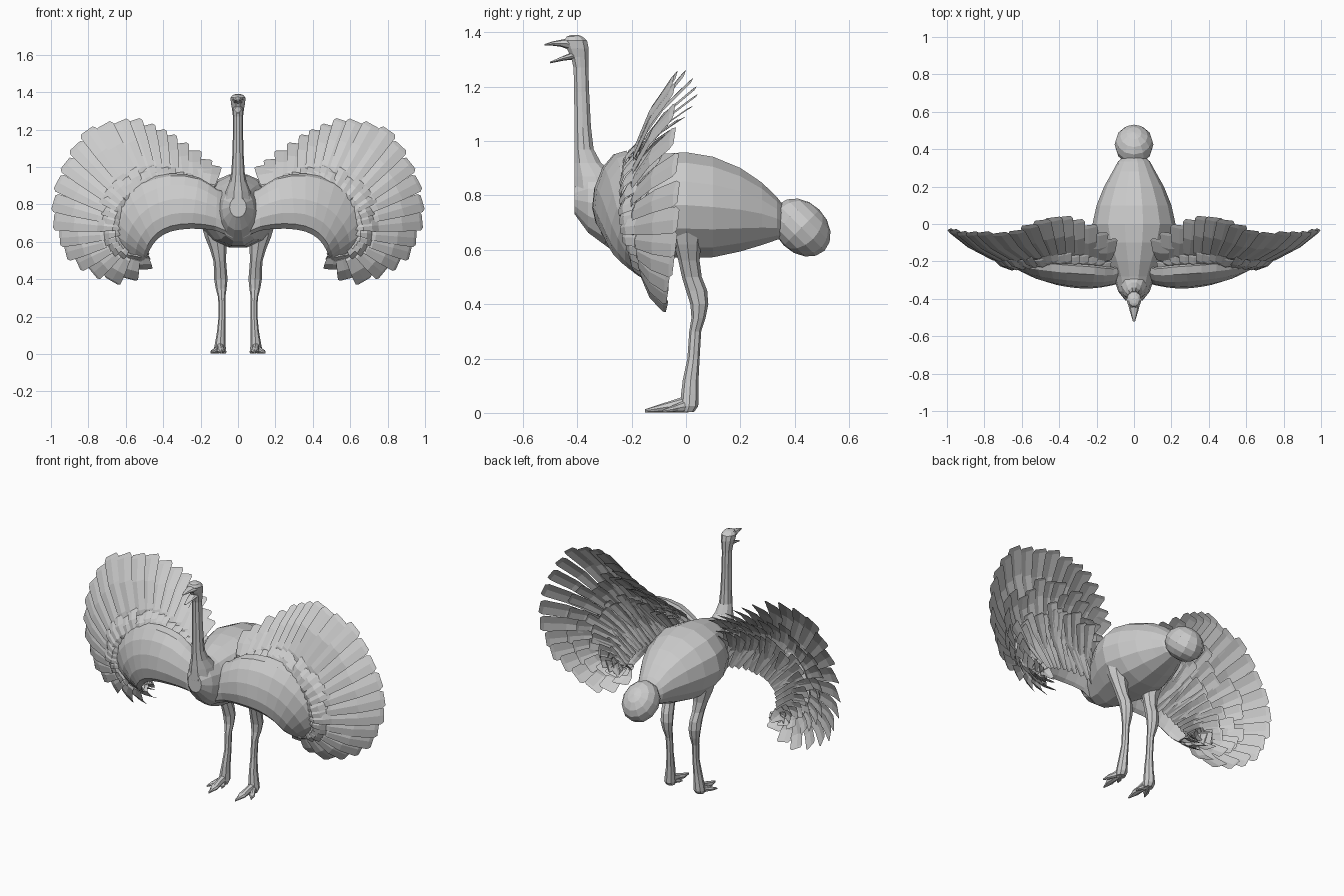
import bpy, bmesh, math, random
from mathutils import Vector as V, Matrix

if "Cube" in bpy.data.objects:
    bpy.data.objects.remove(bpy.data.objects["Cube"])

random.seed(4)


def make(name, bm, mirror=False):
    bmesh.ops.recalc_face_normals(bm, faces=bm.faces)
    me = bpy.data.meshes.new(name)
    bm.to_mesh(me)
    bm.free()
    ob = bpy.data.objects.new(name, me)
    bpy.context.collection.objects.link(ob)
    if mirror:
        ob.modifiers.new("Mirror", 'MIRROR').use_mirror_merge = False
    return ob


def loft(name, rings, n=10, mirror=False, back=1):
    """Skin elliptical rings given as (centre, half axis a, half axis b); back scales the -b side."""
    bm = bmesh.new()
    rows = []
    for c, a, b in rings:
        rows.append([bm.verts.new(V(c) + V(a) * math.cos(t) + V(b) * math.sin(t) * (1 if t <= math.pi else back))
                     for t in (2 * math.pi * i / n for i in range(n))])
    for r, s in zip(rows, rows[1:]):
        for i in range(n):
            bm.faces.new((r[i], r[(i + 1) % n], s[(i + 1) % n], s[i]))
    bm.faces.new(rows[0])
    bm.faces.new(rows[-1])
    return make(name, bm, mirror)


def ball(name, loc, size, tilt=0):
    bm = bmesh.new()
    m = Matrix.Translation(loc) @ Matrix.Rotation(tilt, 4, 'X') @ Matrix.Diagonal((*size, 1))
    bmesh.ops.create_uvsphere(bm, u_segments=12, v_segments=8, radius=1, matrix=m)
    return make(name, bm)


def along(path, t):
    """Smooth point on a path, t from 0 to 1."""
    f = t * (len(path) - 1)
    i = min(int(f), len(path) - 2)
    f -= i
    p = [V(path[max(0, min(len(path) - 1, i + k))]) for k in (-1, 0, 1, 2)]
    return 0.5 * (2 * p[1] + (p[2] - p[0]) * f + (2 * p[0] - 5 * p[1] + 4 * p[2] - p[3]) * f * f
                  + (3 * p[1] - p[0] - 3 * p[2] + p[3]) * f ** 3)


# Body: y, top, bottom, half width
body = [(.355, .77, .64, .06), (.335, .795, .635, .085), (.28, .85, .615, .115), (.2, .905, .59, .16),
        (.1, .947, .568, .20), (0, .964, .565, .222), (-.1, .957, .57, .195), (-.2, .937, .575, .145),
        (-.28, .91, .60, .11), (-.36, .89, .66, .085), (-.41, .84, .73, .045)]
loft("body", [((0, y, (t + b) / 2), (w, 0, 0), (0, 0, (t - b) / 2)) for y, t, b, w in body], 14)
ball("tail", (0, .425, .682), (.104, .12, .093), math.radians(-45))

# Neck: z, front y, back y, half width
neck = [(.74, -.405, -.25, .078), (.80, -.415, -.22, .08), (.87, -.415, -.25, .066), (.92, -.412, -.31, .046),
        (.97, -.412, -.338, .036), (1.05, -.412, -.348, .031), (1.18, -.413, -.355, .027),
        (1.27, -.415, -.358, .027), (1.31, -.425, -.357, .032), (1.34, -.44, -.356, .038),
        (1.37, -.45, -.362, .04), (1.385, -.44, -.38, .028), (1.39, -.425, -.395, .012)]
loft("neck_and_head", [((0, (f + b) / 2, z), (w, 0, 0), (0, (b - f) / 2, 0)) for z, f, b, w in neck], 10)

# Open beak
loft("upper_beak", [((0, -.42, 1.357), (.034, 0, 0), (0, 0, .024)), ((0, -.46, 1.36), (.024, 0, 0), (0, 0, .013)),
                    ((0, -.49, 1.359), (.015, 0, 0), (0, 0, .008)), ((0, -.52, 1.354), (.006, 0, 0), (0, 0, .003))], 8)
loft("lower_beak", [((0, -.40, 1.318), (.03, 0, 0), (0, 0, .016)), ((0, -.45, 1.305), (.02, 0, 0), (0, 0, .009)),
                    ((0, -.50, 1.289), (.006, 0, 0), (0, 0, .003))], 8)

# Legs: z, x, half width, front y, back y
leg = [(.80, .13, .055, -.07, .07), (.74, .128, .072, -.07, .075), (.68, .123, .07, -.06, .065),
       (.62, .115, .06, -.045, .055), (.56, .106, .044, -.028, .05), (.5, .098, .034, -.015, .058),
       (.45, .094, .034, .0, .078), (.4, .092, .036, .016, .082), (.35, .09, .029, .02, .072),
       (.3, .087, .019, .012, .056), (.2, .086, .018, .005, .05), (.12, .09, .022, -.012, .046),
       (.07, .094, .027, -.018, .046), (.025, .097, .032, -.022, .045), (.004, .097, .026, -.02, .03)]
loft("leg", [((x, (f + b) / 2, z), (w, 0, 0), (0, (b - f) / 2, 0)) for z, x, w, f, b in leg], 8, True)


def toe(name, start, end, r):
    s, e = V(start), V(end)
    side = (e - s).cross(V((0, 0, 1))).normalized()
    rings = [(s.lerp(e, t), side * r * k, V((0, 0, s.lerp(e, t).z - .002)))
             for t, k in ((0, 1), (.4, .8), (.65, 1), (.8, .55), (1, .15))]
    loft(name, rings, 8, True)


toe("main_toe", (.096, .01, .034), (.088, -.15, .008), .023)
toe("outer_toe", (.105, .0, .025), (.146, -.085, .007), .017)
toe("inner_toe", (.09, .0, .02), (.065, -.06, .007), .014)

# Wing arm: lower/inner edge, upper/outer edge, half thickness
arm = [((.03, -.30, .62), (.04, -.22, .86), .03), ((.12, -.29, .66), (.11, -.24, .88), .06),
       ((.25, -.30, .67), (.21, -.23, .945), .075), ((.36, -.29, .655), (.36, -.22, .965), .075),
       ((.43, -.27, .615), (.52, -.205, .92), .07), ((.47, -.24, .56), (.645, -.19, .81), .06),
       ((.49, -.19, .52), (.70, -.17, .67), .045), ((.51, -.15, .49), (.67, -.14, .55), .02)]


def arm_edge(k, edge):
    return along([s[edge] for s in arm], k)


arm_rings = []
for i in range(15):
    lo, hi = arm_edge(i / 14, 0), arm_edge(i / 14, 1)
    th = along([(s[2], 0, 0) for s in arm], i / 14).x
    a = (hi - lo) / 2
    front = (V((0, -1, 0)) + a * (a.y / a.length_squared)).normalized()
    arm_rings.append(((lo + hi) / 2, a, front * th))
loft("wing_arm", arm_rings, 12, True, .4)

# Feather roots and tips run from the shoulder round the fan to the wrist
roots = [(.15, -.2, .85), (.22, -.2, .88), (.32, -.2, .9), (.4, -.2, .9), (.46, -.2, .86), (.54, -.21, .82),
         (.6, -.22, .76), (.62, -.22, .7), (.62, -.2, .64), (.6, -.17, .6), (.56, -.15, .57), (.5, -.15, .54)]
tips = [(.12, -.09, 1.0), (.22, -.02, 1.07), (.36, .05, 1.17), (.48, .03, 1.22), (.63, -.025, 1.265),
        (.81, -.04, 1.205), (.945, -.03, 1.03), (1.0, -.02, .8), (.965, -.03, .6), (.85, -.06, .46),
        (.64, -.07, .38), (.48, -.1, .47)]


def feathers(name, count, start, length, width, shift, jitter, bow=.03):
    """Overlapping row; a negative start moves the roots inward over the arm."""
    bm = bmesh.new()
    for j in range(count):
        t = (j + .5) / count
        r, tip = along(roots, t), along(tips, t)
        tip = r.lerp(tip, length * (1 - random.random() * jitter))
        r = r.lerp(arm_edge(t, 0) + V((0, .07, 0)), -start) if start < 0 else r
        off = V((0, shift + random.uniform(-.03, .03) * jitter, 0))
        side = (tip - r).cross(V((0, 1, 0))).normalized() + V((0, .12, 0))
        rows = []
        for s, w, ridge in ((0, .35, 0), (.35, .65, .006), (.7, .9, .008), (.96, 1, .006), (1, .75, 0)):
            c = r.lerp(tip, s) + off * (.4 + .6 * s) - V((0, bow * 4 * s * (1 - s), 0))
            d = side * width * w / 2
            rows.append([bm.verts.new(p) for p in (c - d, c - V((0, ridge, 0)), c + d)])
        for a, b in zip(rows, rows[1:]):
            for i in (0, 1):
                bm.faces.new((a[i], a[i + 1], b[i + 1], b[i]))
    return make(name, bm, True)


feathers("flight_feathers", 23, 0, 1.0, .10, 0, .06, .04)
feathers("front_covert_feathers", 26, 0, .36, .065, -.03, .25)
feathers("rear_covert_feathers", 22, 0, .62, .085, .02, .3, .025)
feathers("rear_down_feathers", 24, -.4, .35, .075, .04, .5, 0)
feathers("inner_down_feathers", 22, -.9, .06, .075, .03, .5, 0)
